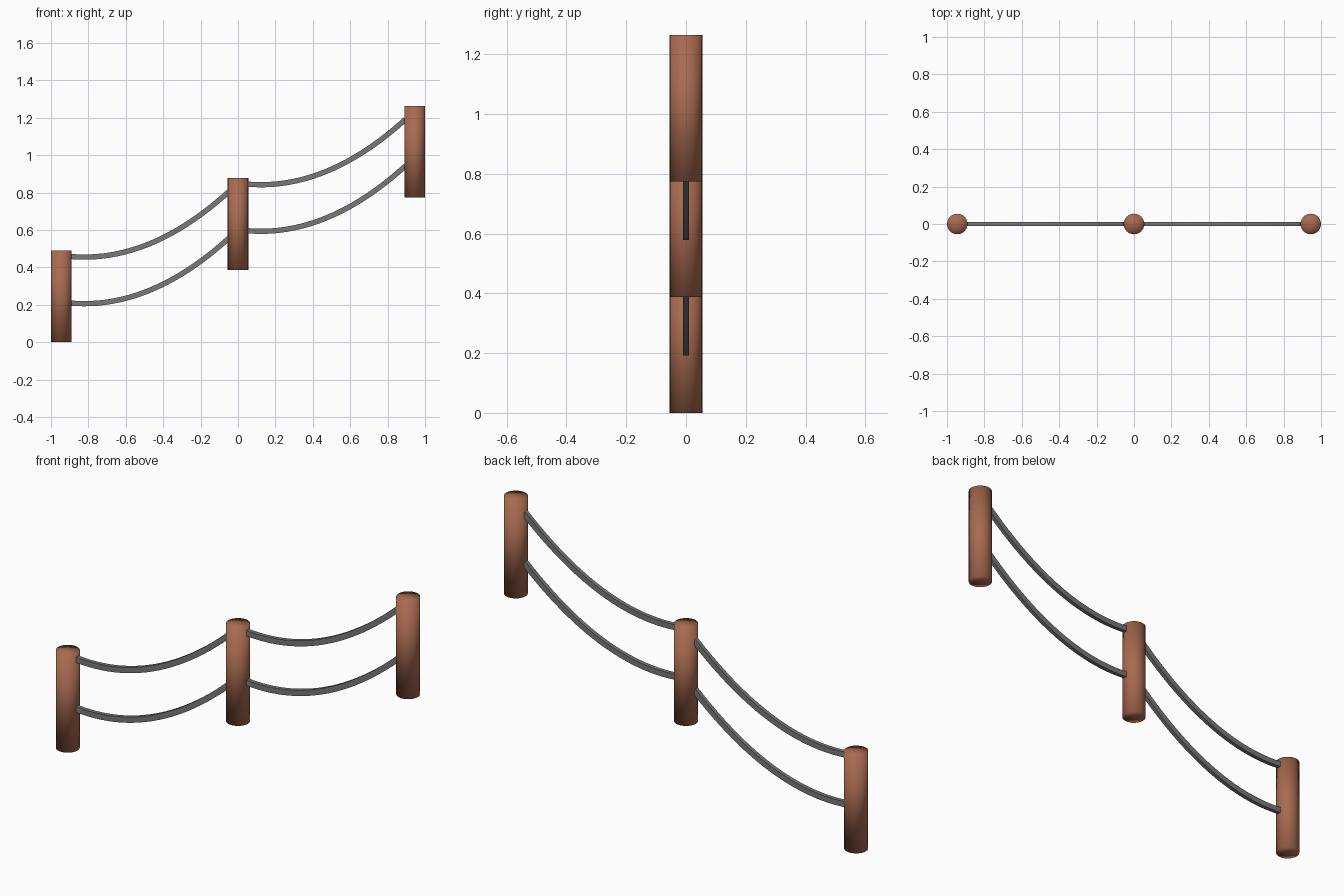
import bpy, bmesh
from mathutils import Vector

if "Cube" in bpy.data.objects:
    bpy.data.objects.remove(bpy.data.objects["Cube"])

POST_R, POST_H = 0.055, 0.49
SPACING, RISE = 0.945, 0.387
SAG = 0.131
CABLE_W, CABLE_T = 0.02, 0.028


def material(name, rgb):
    m = bpy.data.materials.new(name)
    m.diffuse_color = (*rgb, 1)
    m.use_nodes = True
    m.node_tree.nodes["Principled BSDF"].inputs["Base Color"].default_value = m.diffuse_color
    return m


def finish(bm, name, mat):
    bmesh.ops.recalc_face_normals(bm, faces=bm.faces)
    me = bpy.data.meshes.new(name)
    bm.to_mesh(me)
    bm.free()
    me.materials.append(mat)
    ob = bpy.data.objects.new(name, me)
    bpy.context.collection.objects.link(ob)
    return ob


def post(name, x, z, mat):
    bm = bmesh.new()
    bmesh.ops.create_cone(bm, cap_ends=True, cap_tris=True, segments=24,
                          radius1=POST_R, radius2=POST_R, depth=POST_H)
    bmesh.ops.translate(bm, verts=bm.verts, vec=(x, 0, z + POST_H / 2))
    # softly shaded all over, caps included
    for f in bm.faces:
        f.smooth = True
    finish(bm, name, mat)


def cable(name, x, z, mat, steps=24):
    """Rectangular strip swept along a sagging parabola between two posts."""
    bm = bmesh.new()
    rings = []
    t0 = (POST_R - 0.006) / SPACING
    for i in range(steps + 1):
        t = t0 + (1 - 2 * t0) * i / steps
        p = Vector((x + SPACING * t, 0, z + RISE * t - 4 * SAG * t * (1 - t)))
        slope = (RISE - 4 * SAG * (1 - 2 * t)) / SPACING
        n = Vector((-slope, 0, 1)).normalized() * CABLE_T / 2
        side = Vector((0, CABLE_W / 2, 0))
        rings.append([bm.verts.new(p + a * side + b * n)
                      for a, b in ((-1, -1), (1, -1), (1, 1), (-1, 1))])
    for r, s in zip(rings, rings[1:]):
        for k in range(4):
            bm.faces.new((r[k], r[(k + 1) % 4], s[(k + 1) % 4], s[k]))
    bm.faces.new(rings[0])
    bm.faces.new(rings[-1])
    # smooth along the length, crisp at the corners
    ob = finish(bm, name, mat)
    bpy.ops.object.select_all(action='DESELECT')
    ob.select_set(True)
    bpy.context.view_layer.objects.active = ob
    bpy.ops.object.shade_smooth_by_angle(angle=0.6)


wood = material("brown_wood", (0.39, 0.145, 0.08))
steel = material("grey_cable", (0.19, 0.19, 0.195))

# posts climbing from left to right
for i, label in enumerate(("low", "middle", "high")):
    post(label + "_post", (i - 1) * SPACING, i * RISE, wood)

# two cables per span
for i, span in enumerate(("left", "right")):
    for level, h in (("lower", 0.215), ("upper", 0.464)):
        cable(f"{span}_{level}_cable", (i - 1) * SPACING, i * RISE + h, steel)
